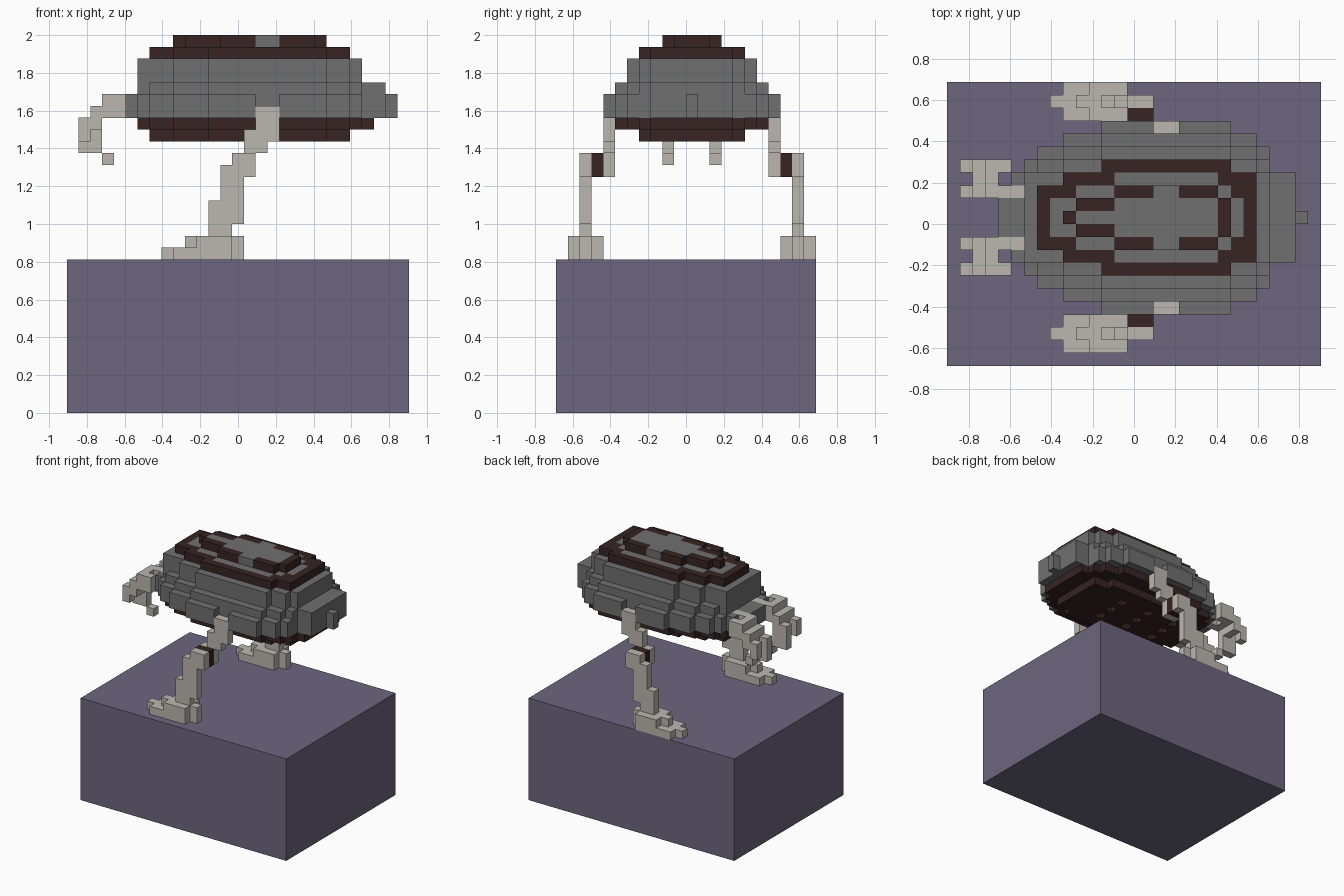
import bpy
import bmesh
from mathutils import Vector

default = bpy.data.objects.get("Cube")
if default:
    bpy.data.objects.remove(default, do_unlink=True)

U = 1 / 16                                   # block size
ORIGIN = Vector((-14.5 * U, U / 2, 0))       # rear/left symmetry line of the figure


def material(name, rgb):
    mat = bpy.data.materials.new(name)
    mat.use_nodes = True
    color = (*rgb, 1)
    mat.diffuse_color = color
    shader = next(n for n in mat.node_tree.nodes if n.type == 'BSDF_PRINCIPLED')
    shader.inputs["Base Color"].default_value = color
    shader.inputs["Roughness"].default_value = 0.9
    return mat


GRAY = material("shell gray", (0.16, 0.16, 0.16))
DARK = material("dark brown", (0.038, 0.017, 0.017))
PALE = material("pale bone", (0.5, 0.475, 0.435))
PURPLE = material("dusty purple", (0.15, 0.132, 0.21))


def fill(cells, mat, levels, rows):
    """Fill rows (max distance from the midline, start, end) on each level."""
    for k in levels:
        for reach, start, end in rows:
            for j in range(-reach, reach + 1):
                for i in range(start, end):
                    cells[i, j, k] = mat


def strip(cells, mat, side, js, ks, start, end):
    """Fill a run of blocks on one side of the midline."""
    for j in js:
        for k in ks:
            for i in range(start, end):
                cells[i, side * j, k] = mat


def build(name, cells):
    """Turn a set of blocks into one mesh holding only the outer faces."""
    mats = list(dict.fromkeys(cells.values()))
    bm = bmesh.new()
    for cell, mat in cells.items():
        center = ORIGIN + Vector(cell) * U + Vector((U, 0, U)) / 2
        for axis in range(3):
            for sign in (-1, 1):
                beside = list(cell)
                beside[axis] += sign
                if tuple(beside) in cells:
                    continue
                n, a = Vector(), Vector()
                n[axis] = sign
                a[(axis + 1) % 3] = 1
                b = n.cross(a)
                corners = (a + b, b - a, -a - b, a - b)
                face = bm.faces.new([bm.verts.new(center + (n + c) * U / 2) for c in corners])
                face.material_index = mats.index(mat)
    bmesh.ops.remove_doubles(bm, verts=bm.verts, dist=U / 100)
    mesh = bpy.data.meshes.new(name)
    bm.to_mesh(mesh)
    bm.free()
    for mat in mats:
        mesh.materials.append(mat)
    obj = bpy.data.objects.new(name, mesh)
    bpy.context.collection.objects.link(obj)
    return obj


# Pedestal
bpy.ops.mesh.primitive_cube_add(size=1, location=(0, 0, 6.5 * U))
pedestal = bpy.context.object
pedestal.name = "pedestal"
pedestal.scale = (29 * U, 22 * U, 13 * U)
pedestal.data.materials.append(PURPLE)

# Shell: stacked stepped ovals, with notches where the legs enter
shell = {}
fill(shell, GRAY, (25, 26), [(7, 12, 22), (6, 9, 24), (5, 7, 25), (4, 6, 25), (3, 5, 27), (0, 5, 28)])
fill(shell, GRAY, (27,), [(6, 12, 22), (5, 9, 24), (4, 7, 25), (3, 6, 27)])
fill(shell, GRAY, (28, 29), [(5, 12, 22), (4, 9, 24), (3, 6, 25)])
for side in (-1, 1):
    for i in (16, 17):
        for k in (25, 26):
            del shell[i, 7 * side, k]
    for k in (25, 26):
        del shell[5, 2 * side, k]

# Shell cap: dark rim with inlaid gray ring, then the raised crest
fill(shell, DARK, (30,), [(4, 12, 22), (3, 9, 24), (2, 7, 24)])
fill(shell, GRAY, (30,), [(3, 13, 21), (2, 10, 22), (1, 8, 23)])
fill(shell, DARK, (31,), [(2, 13, 21), (1, 10, 22), (0, 9, 22)])
fill(shell, GRAY, (31,), [(2, 16, 18), (1, 13, 21), (0, 10, 21)])
build("shell", shell)

# Underside with shallow pits
belly = {}
fill(belly, DARK, (24,), [(6, 12, 22), (5, 9, 24), (4, 7, 25), (3, 6, 26)])
fill(belly, DARK, (23,), [(4, 12, 22), (3, 9, 24), (2, 7, 24)])
for i in range(10, 22, 4):
    for j in (-2, 0, 2):
        del belly[i, j, 23]
build("belly", belly)

# Head
head = {}
fill(head, GRAY, (25, 26), [(1, 4, 5)])
build("head", head)

for side, label in ((-1, "right"), (1, "left")):
    # Leg: foot, shin, knee joint and thigh
    foot = {}
    strip(foot, PALE, side, (8, 9, 10), (13,), 9, 14)
    strip(foot, PALE, side, (9,), (13,), 8, 15)
    strip(foot, PALE, side, (8, 9, 10), (14,), 11, 14)
    strip(foot, PALE, side, (9,), (14,), 10, 15)
    build("foot_" + label, foot)

    leg = {}
    for ks, start, end in (((15,), 12, 14), ((16, 17), 12, 15), ((18, 19), 13, 15),
                           ((20,), 13, 16), ((21,), 14, 16)):
        strip(leg, PALE, side, (9,), ks, start, end)
    strip(leg, DARK, side, (8,), (20, 21), 14, 16)
    for ks, start, end in (((20, 21), 14, 16), ((22,), 15, 17), ((23,), 15, 18),
                           ((24, 25), 16, 18)):
        strip(leg, PALE, side, (7,), ks, start, end)
    build("leg_" + label, leg)

    # Arm: inner finger joined to the body, palm bridge, outer finger
    arm = {}
    strip(arm, PALE, side, (2,), (25, 26), 3, 6)
    strip(arm, PALE, side, (4,), (25, 26), 3, 5)
    strip(arm, PALE, side, (3,), (25, 26), 3, 4)
    strip(arm, PALE, side, (2, 3, 4), (25,), 2, 3)
    strip(arm, PALE, side, (2, 3, 4), (24,), 2, 3)
    strip(arm, PALE, side, (2, 4), (23, 24), 1, 2)
    strip(arm, PALE, side, (2,), (22, 23), 1, 3)
    strip(arm, PALE, side, (2,), (21,), 3, 4)
    build("arm_" + label, arm)
